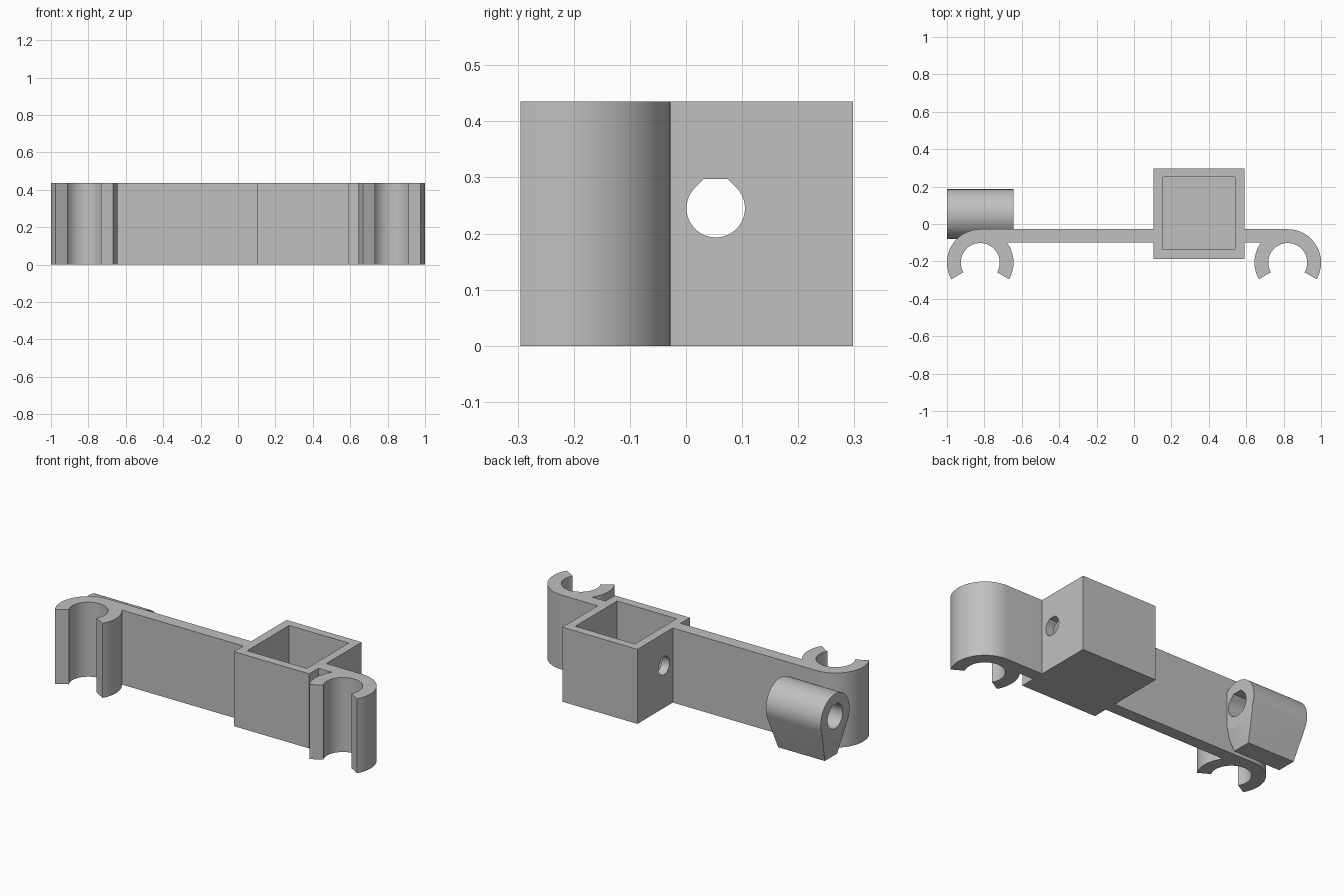
import bpy, bmesh
from math import sin, cos, asin, radians, pi

HEIGHT = 0.435
CLIP_X, CLIP_Y, CLIP_OUT, CLIP_IN = 0.822, -0.206, 0.178, 0.104
ARM_BACK, ARM_FRONT = CLIP_Y + CLIP_OUT, -0.1
AXIS_Y, AXIS_Z = 0.053, 0.245          # shared axis of the cross holes

if "Cube" in bpy.data.objects:
    bpy.data.objects.remove(bpy.data.objects["Cube"])

grey = bpy.data.materials.new("light grey plastic")
grey.use_nodes = True
colour = (0.53, 0.53, 0.53, 1)
grey.diffuse_color = colour
grey.node_tree.nodes["Principled BSDF"].inputs["Base Color"].default_value = colour


def finish(name, bm):
    bmesh.ops.recalc_face_normals(bm, faces=bm.faces)
    mesh = bpy.data.meshes.new(name)
    bm.to_mesh(mesh)
    bm.free()
    mesh.materials.append(grey)
    ob = bpy.data.objects.new(name, mesh)
    bpy.context.collection.objects.link(ob)
    return ob


def prism(name, points, start, end, along_x=False):
    """Extrude a flat outline along z, or along x for a (y, z) outline."""
    bm = bmesh.new()
    place = (lambda p: (start, *p)) if along_x else (lambda p: (*p, start))
    face = bm.faces.new([bm.verts.new(place(p)) for p in points])
    new = bmesh.ops.extrude_face_region(bm, geom=[face])["geom"]
    d = end - start
    bmesh.ops.translate(bm, vec=(d, 0, 0) if along_x else (0, 0, d),
                        verts=[v for v in new if isinstance(v, bmesh.types.BMVert)])
    return finish(name, bm)


def arc(cx, cy, r, a, b, n):
    return [(cx + r * cos(a + (b - a) * i / n), cy + r * sin(a + (b - a) * i / n))
            for i in range(n + 1)]


def rect(x0, x1, y0, y1):
    return [(x0, y0), (x1, y0), (x1, y1), (x0, y1)]


def teardrop(r):
    """Round hole with a 45 degree roof cut flat at the top."""
    flat = r * (2 ** 0.5 - 1)
    return (arc(AXIS_Y, AXIS_Z, r, radians(135), radians(405), 48)
            + [(AXIS_Y + flat, AXIS_Z + r), (AXIS_Y - flat, AXIS_Z + r)])


def activate(ob):
    bpy.ops.object.select_all(action='DESELECT')
    ob.select_set(True)
    bpy.context.view_layer.objects.active = ob


def cut(ob, cutter):
    cutter.hide_render = True
    mod = ob.modifiers.new("cut", 'BOOLEAN')
    mod.operation, mod.object, mod.solver = 'DIFFERENCE', cutter, 'EXACT'
    activate(ob)
    bpy.ops.object.modifier_apply(modifier=mod.name)
    bpy.data.objects.remove(cutter)


def smooth(ob):
    activate(ob)
    bpy.ops.object.shade_smooth_by_angle(angle=radians(10))


# Arms, each ending in an open round clip
def clip_arm(name, side, inner_x):
    join = asin((ARM_FRONT - CLIP_Y) / CLIP_OUT)
    low, high = radians(-30), radians(210)
    # outline drawn for the right side, then mirrored
    cx = -CLIP_X
    pts = arc(cx, CLIP_Y, CLIP_OUT, high, pi / 2, 32)
    pts += [(-inner_x, ARM_BACK), (-inner_x, ARM_FRONT)]
    pts += arc(cx, CLIP_Y, CLIP_OUT, join, low, 18)
    pts += arc(cx, CLIP_Y, CLIP_IN, low, high, 56)
    smooth(prism(name, [(-side * x, y) for x, y in pts], 0, HEIGHT))


clip_arm("right_clip_arm", -1, -0.107)
clip_arm("left_clip_arm", 1, 0.588)

# Open-topped square socket with holes through both side walls
socket = prism("square_socket", rect(0.105, 0.59, -0.186, 0.298), 0, HEIGHT)
cut(socket, prism("socket_cavity", rect(0.155, 0.54, -0.136, 0.25), 0.05, 0.6))
cut(socket, prism("socket_hole", teardrop(0.052), 0, 0.7, True))
smooth(socket)

# Tube boss: a cylinder hulled down to a shorter, narrower foot
bm = bmesh.new()
for x in (-1, -0.645):
    for y, z in arc(AXIS_Y, AXIS_Z, 0.133, 0, 2 * pi, 64)[:-1]:
        bm.verts.new((x, y, z))
for x, y in rect(-0.973, -0.672, AXIS_Y - 0.057, AXIS_Y + 0.057):
    bm.verts.new((x, y, 0))
bmesh.ops.convex_hull(bm, input=bm.verts)
bmesh.ops.dissolve_limit(bm, angle_limit=radians(0.5), verts=bm.verts, edges=bm.edges)
boss = finish("tube_boss", bm)
cut(boss, prism("boss_hole", teardrop(0.07), -1.1, -0.5, True))
smooth(boss)
